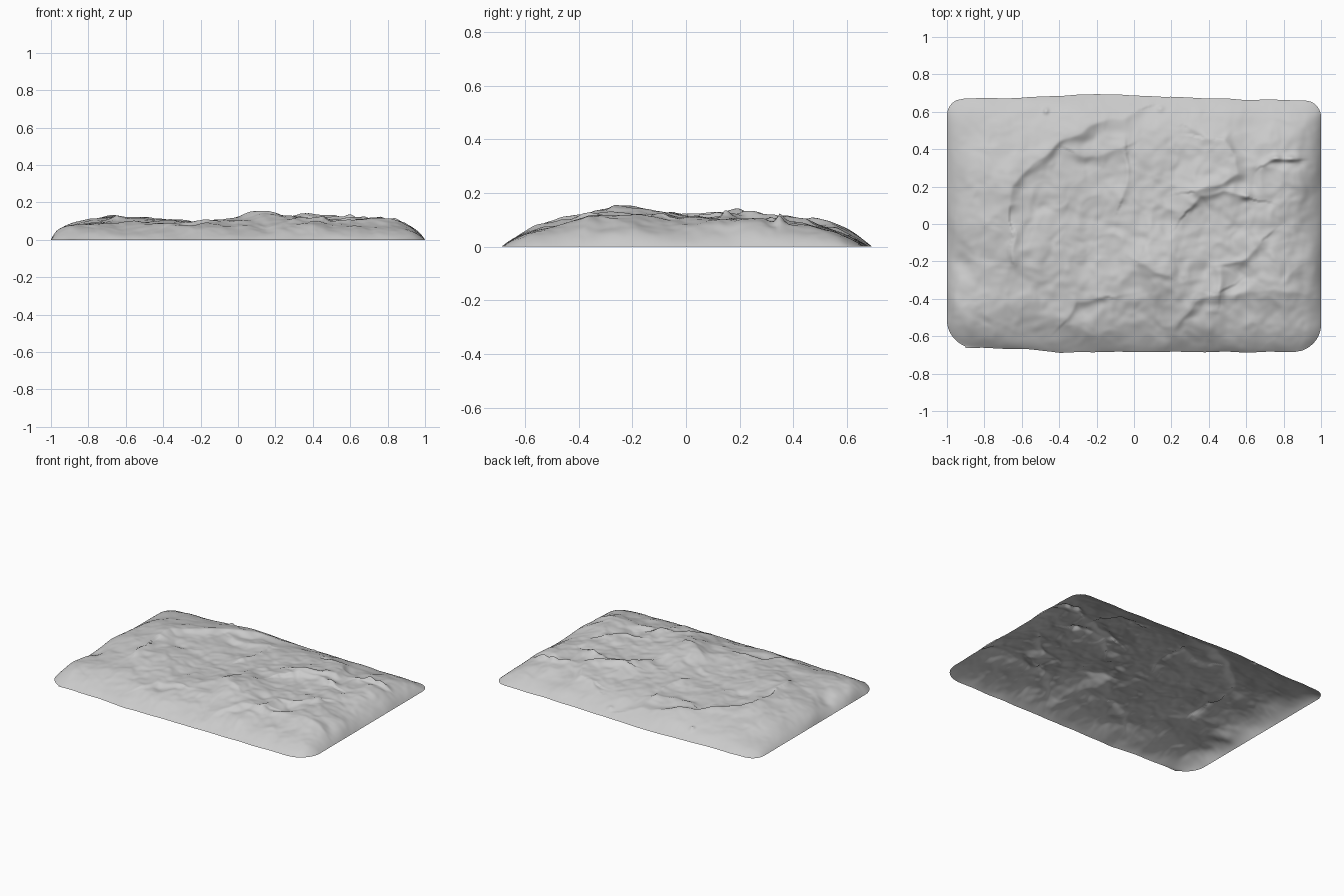
import bpy, bmesh, math
from mathutils import Vector, noise

NX, NY = 260, 180

# Outline key points: x, front y, back y
OUTLINE = [(-1, -0.66, 0.67), (-0.6, -0.667, 0.675), (-0.4, -0.688, 0.685), (-0.2, -0.685, 0.695),
           (0.2, -0.683, 0.68), (0.6, -0.685, 0.665), (1, -0.685, 0.66)]

# Broad mounds and hollows: x, y, radius x, radius y, height
MOUNDS = [
    (0.14, -0.19, 0.18, 0.15, 0.042), (0.24, -0.38, 0.11, 0.14, 0.015),
    (-0.50, -0.10, 0.18, 0.25, 0.020), (-0.80, 0.00, 0.14, 0.25, 0.006),
    (-0.25, 0.05, 0.17, 0.30, -0.016), (-0.05, 0.40, 0.22, 0.15, -0.008),
    (0.80, -0.20, 0.14, 0.13, 0.026), (0.62, 0.00, 0.18, 0.14, 0.010),
    (0.40, 0.32, 0.14, 0.12, 0.012), (0.80, 0.32, 0.13, 0.12, 0.012),
    (-0.80, 0.50, 0.22, 0.20, -0.018), (-0.28, -0.45, 0.06, 0.045, -0.018),
    (0.55, -0.30, 0.08, 0.07, -0.018), (-0.93, -0.20, 0.05, 0.05, -0.022),
    (-0.50, 0.09, 0.06, 0.05, -0.015), (0.18, -0.62, 0.07, 0.10, -0.02),
    (-0.47, 0.605, 0.014, 0.016, 0.03), (0.14, 0.62, 0.02, 0.018, 0.03),
    (0.76, 0.35, 0.03, 0.016, 0.02), (0.84, 0.35, 0.03, 0.016, 0.02),
    (0.60, 0.15, 0.025, 0.018, 0.015),
]

# Scarps: path, height, falloff on its left, falloff on its right
SCARPS = [
    ([(-0.66, 0.1), (-0.66, 0.2), (-0.55, 0.32), (-0.4, 0.43), (-0.2, 0.54), (0, 0.6)], 0.024, 0.14, 0.03),
    ([(0.38, 0.46), (0.47, 0.45), (0.54, 0.37), (0.55, 0.27), (0.47, 0.21), (0.34, 0.18)], 0.022, 0.025, 0.07),
    ([(0.30, 0.08), (0.36, 0.15), (0.48, 0.17), (0.60, 0.14)], 0.02, 0.08, 0.02),
    ([(0.18, -0.66), (0.22, -0.55), (0.32, -0.42), (0.45, -0.36)], 0.02, 0.08, 0.03),
    ([(0.68, -0.10), (0.60, -0.18), (0.47, -0.22), (0.46, -0.35)], 0.018, 0.03, 0.06),
    ([(0.48, -0.37), (0.62, -0.38), (0.75, -0.35), (0.92, -0.38)], 0.015, 0.04, 0.06),
    ([(-0.30, 0.38), (-0.2, 0.36), (-0.08, 0.4)], 0.012, 0.06, 0.025),
    ([(-0.06, 0.13), (-0.04, 0.22), (-0.05, 0.38)], 0.014, 0.05, 0.02),
    ([(-0.65, -0.06), (-0.64, -0.19)], 0.014, 0.04, 0.02),
    ([(0.70, 0.31), (0.76, 0.355), (0.87, 0.35)], 0.016, 0.04, 0.015),
    ([(-0.36, -0.50), (-0.30, -0.42), (-0.18, -0.40)], 0.016, 0.06, 0.025),
    ([(0.03, -0.21), (0.10, -0.25), (0.18, -0.28)], 0.008, 0.04, 0.02),
    ([(0.30, 0.50), (0.40, 0.47)], 0.012, 0.05, 0.02),
]


def edges_at(x):
    for a, b in zip(OUTLINE, OUTLINE[1:]):
        if x <= b[0]:
            t = (x - a[0]) / (b[0] - a[0])
            wave = 0.004 * noise.noise(Vector((x * 9, 0, 5.5)))
            return a[1] + t * (b[1] - a[1]) + wave, a[2] + t * (b[2] - a[2]) + wave
    return OUTLINE[-1][1:]


def scarp(x, y, path, h, left, right):
    best, side = 9.0, 1.0
    for (ax, ay), (bx, by) in zip(path, path[1:]):
        dx, dy = bx - ax, by - ay
        t = max(0, min(1, ((x - ax) * dx + (y - ay) * dy) / (dx * dx + dy * dy)))
        d = math.hypot(x - ax - t * dx, y - ay - t * dy)
        if d < best:
            best, side = d, dx * (y - ay) - dy * (x - ax)
    w = left if side > 0 else right
    return h * math.exp(-(best / w) ** 1.5)


def wobble(x, y, freq, seed):
    return noise.noise(Vector((x * freq, y * freq, seed)))


def height(x, y, dx, dy):
    # Sloping skirt of uneven steepness around a lumpy plateau
    sx = 0.07 * (1 + 0.7 * wobble(x, y, 4, 21.3))
    sy = 0.125 * (1 + 0.5 * wobble(x, y, 4, 33.7))
    skirt = (1 - math.exp(-dx / sx)) * (1 - math.exp(-dy / sy))
    z = 0.103
    for mx, my, rx, ry, h in MOUNDS:
        z += h * math.exp(-((x - mx) / rx) ** 2 - ((y - my) / ry) ** 2)
    # Scarps follow slightly crooked lines
    wx = x + 0.025 * wobble(x, y, 9, 41.1)
    wy = y + 0.025 * wobble(x, y, 9, 57.9)
    for s in SCARPS:
        z += scarp(wx, wy, *s)
    rough = 0.45 + 0.55 * max(0, min(1, 0.7 + 0.5 * x - 0.6 * y))
    z += rough * (0.014 * wobble(x, y, 5, 3.1) + 0.012 * wobble(wx, wy, 11, 7.7)
                  - 0.008 * abs(wobble(wx, wy, 8, 13.3)) + 0.005 * wobble(wx, wy, 22, 9.2))
    return max(0, z * skirt)


# Rocky ground: an open sheet with a rounded rectangular rim
bm = bmesh.new()
rows = []
for j in range(NY + 1):
    v = -1 + 2 * j / NY
    r = 0.15 if v < 0 else 0.09
    k = max(0, abs(v) * 0.68 - (0.68 - r))
    inset = r - math.sqrt(max(0, r * r - k * k))
    row = []
    for i in range(NX + 1):
        u = -1 + 2 * i / NX
        x = u * (1 - (inset if u > 0 else min(inset, 0.1)))
        y0, y1 = edges_at(x)
        y = y0 + (v + 1) / 2 * (y1 - y0)
        row.append(bm.verts.new((x, y, height(x, y, 1 - abs(u), min(y - y0, y1 - y)))))
    rows.append(row)
for a, b in zip(rows, rows[1:]):
    for i in range(NX):
        bm.faces.new((a[i], a[i + 1], b[i + 1], b[i]))
for f in bm.faces:
    f.smooth = True
mesh = bpy.data.meshes.new("rocky_ground")
bm.to_mesh(mesh)
bm.free()
ground = bpy.data.objects.new("rocky_ground", mesh)
bpy.context.collection.objects.link(ground)
